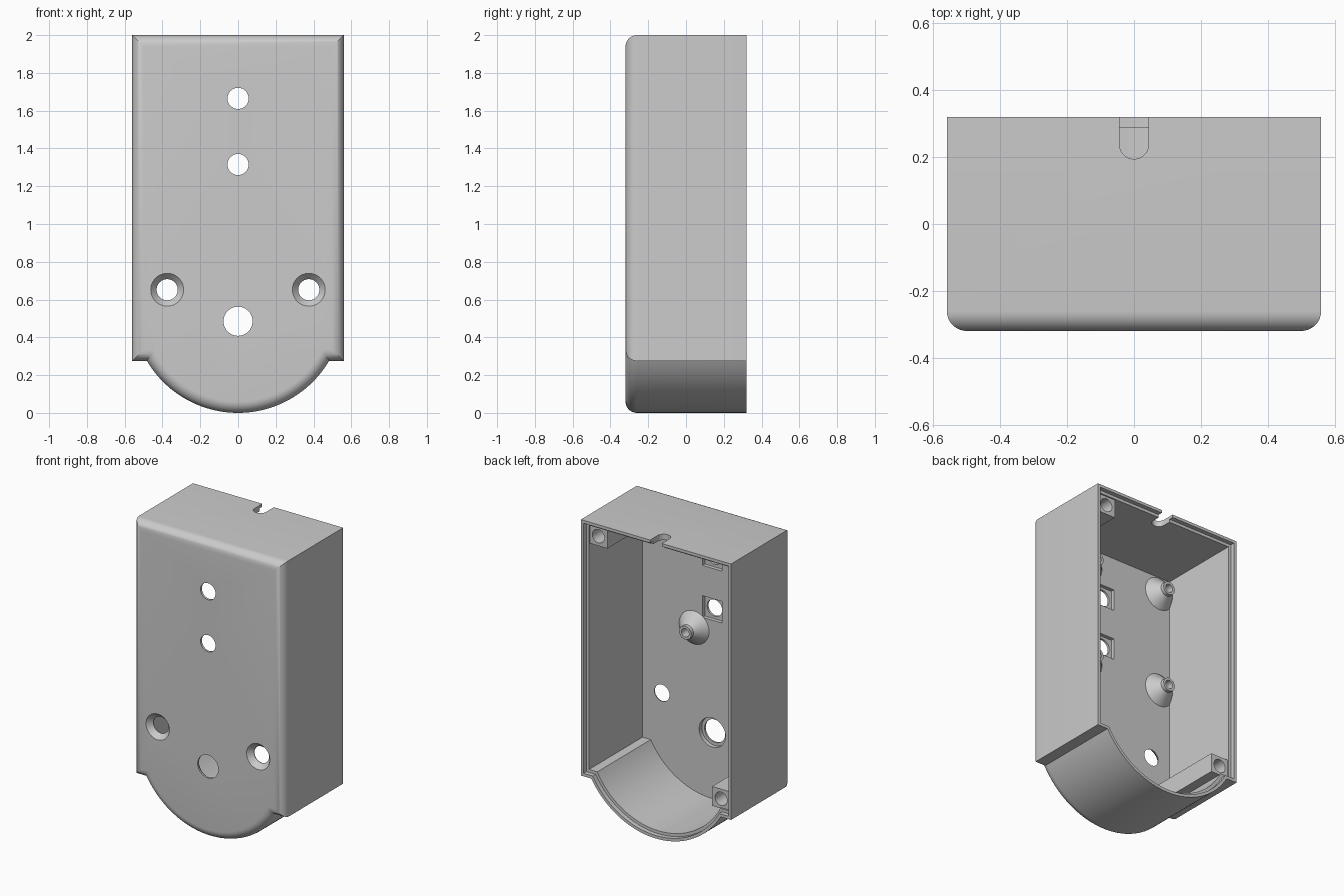
import bpy, bmesh, math
from mathutils import Matrix

cube = bpy.data.objects.get("Cube")
if cube:
    bpy.data.objects.remove(cube, do_unlink=True)

HALF_W, HEIGHT, STEP_Z, ARC_R = 0.56, 2.0, 0.275, 0.56
FRONT, BACK = -0.32, 0.32
WALL, LIP, FILLET = 0.04, 0.02, 0.06
PANEL = FRONT + WALL          # inner face of the front panel

grey = bpy.data.materials.new("grey plastic")
grey.use_nodes = True
colour = (0.6, 0.6, 0.6, 1)
grey.diffuse_color = colour
grey.node_tree.nodes["Principled BSDF"].inputs["Base Color"].default_value = colour


def make_object(name, bm):
    bmesh.ops.recalc_face_normals(bm, faces=bm.faces)
    mesh = bpy.data.meshes.new(name)
    bm.to_mesh(mesh)
    bm.free()
    mesh.materials.append(grey)
    obj = bpy.data.objects.new(name, mesh)
    bpy.context.collection.objects.link(obj)
    return obj


def select(obj):
    bpy.ops.object.select_all(action='DESELECT')
    obj.select_set(True)
    bpy.context.view_layer.objects.active = obj


def smooth(obj):
    select(obj)
    bpy.ops.object.shade_smooth_by_angle(angle=math.radians(30))


def loft(name, rings, closed=False):
    """Skin a list of point rings; cap both ends unless closed on itself."""
    bm = bmesh.new()
    loops = [[bm.verts.new(p) for p in ring] for ring in rings]
    n = len(loops[0])
    pairs = list(zip(loops, loops[1:]))
    if closed:
        pairs.append((loops[-1], loops[0]))
    else:
        bm.faces.new(loops[0])
        bm.faces.new(loops[-1])
    for a, b in pairs:
        for i in range(n):
            j = (i + 1) % n
            bm.faces.new((a[i], a[j], b[j], b[i]))
    return make_object(name, bm)


def lathe(name, x, z, profile, closed=False, sides=48):
    """Turn (radius, y) pairs around an axis running front to back."""
    turn = [2 * math.pi * i / sides for i in range(sides)]
    rings = [[(x + r * math.cos(t), y, z + r * math.sin(t)) for t in turn] for r, y in profile]
    return loft(name, rings, closed)


def box(name, x, y, z):
    bm = bmesh.new()
    size = [b - a for a, b in (x, y, z)]
    mid = [(a + b) / 2 for a, b in (x, y, z)]
    bmesh.ops.create_cube(bm, size=1, matrix=Matrix.Translation(mid) @ Matrix.Diagonal((*size, 1)))
    return make_object(name, bm)


def cut(target, cutter):
    mod = target.modifiers.new("cut", 'BOOLEAN')
    mod.operation, mod.solver, mod.object = 'DIFFERENCE', 'EXACT', cutter
    select(target)
    bpy.ops.object.modifier_apply(modifier=mod.name)
    bpy.data.objects.remove(cutter, do_unlink=True)


def outline(d, y, steps=48):
    """Housing outline moved inward by d: square top, stepped round bottom."""
    w, top, step, r = HALF_W - d, HEIGHT - d, STEP_Z + d, ARC_R - d
    end = math.acos((ARC_R - step) / r)
    pts = [(w, y, step), (w, y, top), (-w, y, top), (-w, y, step)]
    for i in range(steps + 1):
        a = -end + 2 * end * i / steps
        pts.append((r * math.sin(a), y, ARC_R - r * math.cos(a)))
    return pts


# Housing shell: inside floor, rebated rim, outer walls, rounded front edge
rings = [outline(WALL, PANEL), outline(WALL, BACK - 0.03), outline(LIP, BACK - 0.03),
         outline(LIP, BACK), outline(0, BACK)]
for i in range(9):
    a = math.pi / 2 * i / 8
    rings.append(outline(FILLET * (1 - math.cos(a)), FRONT + FILLET * (1 - math.sin(a))))
housing = loft("housing", rings)

# Two light holes with square pockets on the inside
for z in (1.315, 1.665):
    cut(housing, box("pocket", (-0.073, 0.073), (FRONT + 0.015, PANEL + 0.1), (z - 0.073, z + 0.073)))
    cut(housing, lathe("hole", 0, z, [(0.056, FRONT - 0.1), (0.056, PANEL + 0.1)]))

# Large hole with an inner counterbore
cut(housing, lathe("hole", 0, 0.485, [(0.077, FRONT - 0.1), (0.077, PANEL + 0.1)]))
cut(housing, lathe("counterbore", 0, 0.485, [(0.098, FRONT + 0.012), (0.098, PANEL + 0.1)]))

# Countersunk screw holes
for x in (-0.375, 0.375):
    cut(housing, lathe("countersink", x, 0.652, [(0.087, FRONT - 0.1), (0.087, FRONT),
                                                 (0.056, PANEL - 0.005), (0.056, PANEL + 0.1)]))

# Cable slot in the top wall
slot_r, slot_y = 0.0435, 0.238
ring = [(slot_r, BACK + 0.1), (-slot_r, BACK + 0.1)]
for i in range(25):
    a = math.pi + math.pi * i / 24
    ring.append((slot_r * math.cos(a), slot_y + slot_r * math.sin(a)))
cut(housing, loft("slot", [[(x, y, z) for x, y in ring] for z in (1.9, 2.1)]))
smooth(housing)

# Conical board posts with hollow tips
for x, side in ((0.136, "left"), (-0.44, "right")):
    for z, level in ((1.157, "lower"), (1.845, "upper")):
        post = lathe(f"{level}_{side}_board_post", x, z,
                     [(0.112, PANEL - 0.005), (0.112, PANEL), (0.045, PANEL + 0.07),
                      (0.045, PANEL + 0.095), (0.028, PANEL + 0.095), (0.028, PANEL + 0.03),
                      (0.001, PANEL + 0.03)], sides=32)
        smooth(post)

# Screw blocks in opposite corners
for name, x, z in (("upper_screw_block", (0.39, 0.525), (1.835, 1.965)),
                   ("lower_screw_block", (-0.525, -0.39), (0.31, 0.44))):
    block = box(name, x, (PANEL - 0.005, 0.28), z)
    cut(block, lathe("pilot", sum(x) / 2, sum(z) / 2, [(0.045, 0.0), (0.045, 0.4)], sides=32))
    smooth(block)
